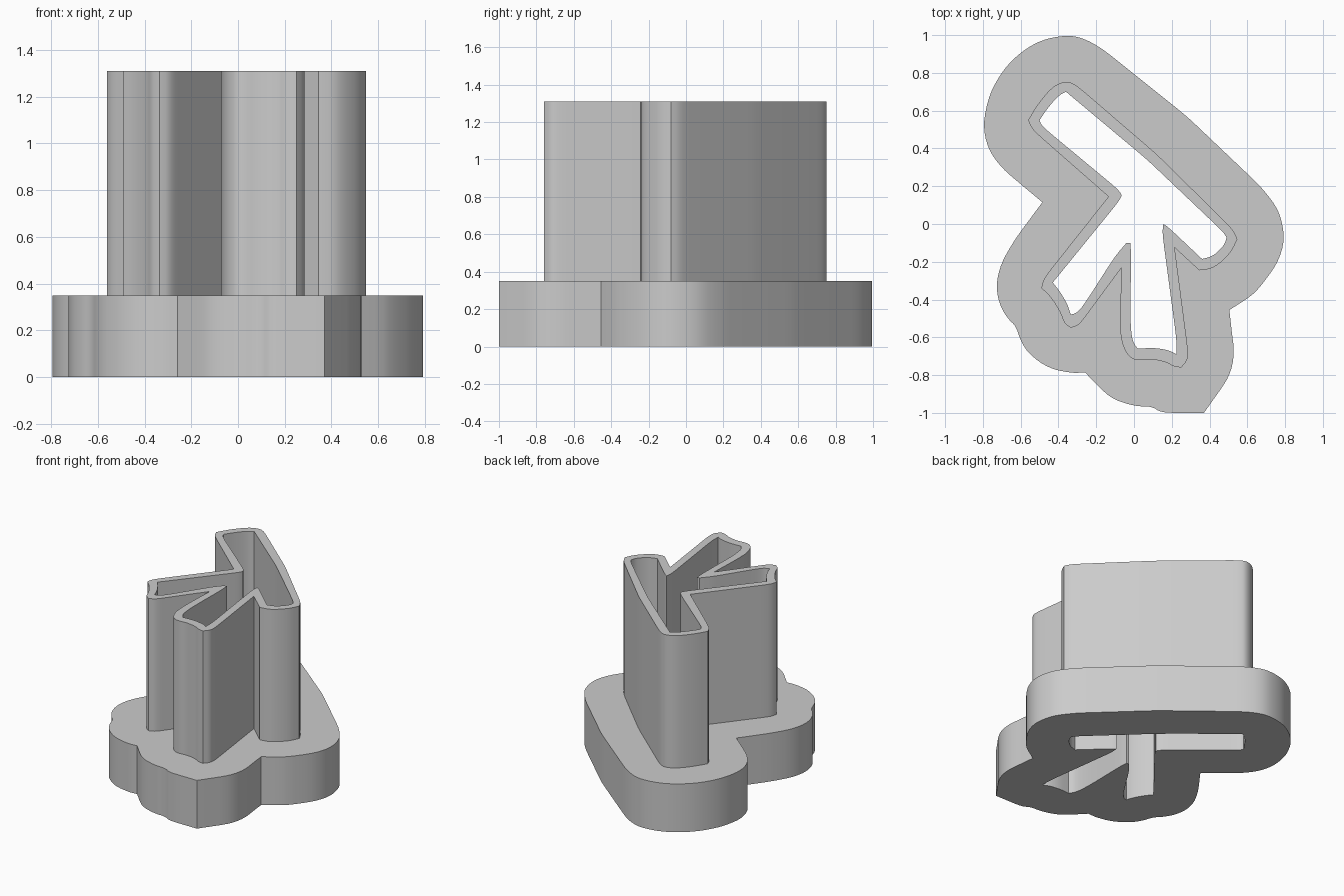
import bpy
import bmesh
import math
from mathutils import Vector

default_cube = bpy.data.objects.get("Cube")
if default_cube:
    bpy.data.objects.remove(default_cube, do_unlink=True)

FLANGE_HEIGHT = .35
WALL_HEIGHT = 1.31

# Through opening, the inner face of the wall
OPENING = [(-.36, .7), (-.4, .68), (-.46, .61), (-.5, .55), (-.49, .52),
           (-.08, .18), (-.065, .15), (-.08, .12), (-.43, -.31), (-.39, -.36),
           (-.35, -.43), (-.335, -.48), (-.3, -.47), (-.26, -.42),
           (-.1, -.17), (-.04, -.1), (-.02, -.1), (-.015, -.16),
           (-.02, -.5), (-.01, -.62), (.02, -.66), (.11, -.655),
           (.19, -.67), (.225, -.69), (.225, -.61), (.15, -.05),
           (.155, 0), (.18, -.015), (.36, -.185), (.42, -.17),
           (.48, -.11), (.49, -.07), (.47, -.04), (.07, .34)]

# Outer face of the wall
WALL = [(-.36, .757), (-.43, .73), (-.51, .635), (-.56, .55), (-.54, .5),
        (-.135, .145), (-.48, -.29), (-.49, -.34), (-.445, -.38),
        (-.39, -.465), (-.37, -.525), (-.335, -.55), (-.29, -.535),
        (-.235, -.46), (-.065, -.23), (-.075, -.5), (-.07, -.61),
        (-.04, -.69), (.01, -.725), (.09, -.715), (.17, -.73),
        (.21, -.755), (.25, -.76), (.285, -.72), (.285, -.66),
        (.215, -.125), (.345, -.245), (.425, -.235), (.515, -.15),
        (.547, -.08), (.525, -.03), (.12, .37), (-.31, .74)]

# Outer edge of the wide flange
FLANGE = [(-.36, 1), (-.27, .985), (-.17, .93), (.28, .57), (.675, .195),
          (.77, .07), (.8, -.08), (.76, -.21), (.64, -.37), (.505, -.455),
          (.515, -.55), (.533, -.69), (.505, -.81), (.37, -1), (.145, -1),
          (.095, -.965), (0, -.965), (-.13, -.92), (-.26, -.785),
          (-.325, -.79), (-.45, -.765), (-.555, -.69), (-.6, -.62),
          (-.625, -.54), (-.67, -.5), (-.715, -.42), (-.73, -.32),
          (-.705, -.21), (-.63, -.08), (-.485, .115), (-.7, .295),
          (-.775, .4), (-.8, .53), (-.765, .69), (-.69, .82),
          (-.6, .91), (-.49, .975)]


def soften(points, rounds=2, limit=.035, sharp=math.radians(46)):
    """Trim gentle bends into curves and keep the sharp corners."""
    outline = [Vector(point) for point in points]
    for _ in range(rounds):
        trimmed = []
        for i, here in enumerate(outline):
            before = outline[i - 1] - here
            after = outline[(i + 1) % len(outline)] - here
            if (-before).angle(after) > sharp:
                trimmed.append(here)
                continue
            for arm in (before, after):
                trimmed.append(here + arm.normalized() * min(limit, arm.length / 4))
        outline = trimmed
    return outline


def add_loop(bm, outline, height):
    return [bm.verts.new((point.x, point.y, height)) for point in outline]


def add_sides(bm, lower, upper):
    """Vertical strip between two matching loops."""
    for i in range(len(lower)):
        bm.faces.new((lower[i - 1], lower[i], upper[i], upper[i - 1]))


def add_ring(bm, outer, inner):
    """Flat ring between two loops at the same height."""
    edges = []
    for loop in (outer, inner):
        for i in range(len(loop)):
            pair = (loop[i - 1], loop[i])
            edges.append(bm.edges.get(pair) or bm.edges.new(pair))
    bmesh.ops.triangle_fill(bm, use_beauty=True, edges=edges, normal=(0, 0, 1))


grey = bpy.data.materials.new("light grey plastic")
grey.use_nodes = True
colour = (.6, .6, .6, 1)
grey.diffuse_color = colour
grey.node_tree.nodes["Principled BSDF"].inputs["Base Color"].default_value = colour

opening, wall, flange = (soften(points) for points in (OPENING, WALL, FLANGE))
bm = bmesh.new()

# Flange sides, wall sides and the opening that runs through both
flange_bottom = add_loop(bm, flange, 0)
flange_top = add_loop(bm, flange, FLANGE_HEIGHT)
wall_foot = add_loop(bm, wall, FLANGE_HEIGHT)
wall_rim = add_loop(bm, wall, WALL_HEIGHT)
opening_bottom = add_loop(bm, opening, 0)
opening_top = add_loop(bm, opening, WALL_HEIGHT)
add_sides(bm, flange_bottom, flange_top)
add_sides(bm, wall_foot, wall_rim)
add_sides(bm, opening_bottom, opening_top)

# Underside, ledge and rim
add_ring(bm, flange_bottom, opening_bottom)
add_ring(bm, flange_top, wall_foot)
add_ring(bm, wall_rim, opening_top)
bmesh.ops.recalc_face_normals(bm, faces=bm.faces)

mesh = bpy.data.meshes.new("flanged_cutter")
bm.to_mesh(mesh)
bm.free()
mesh.materials.append(grey)
cutter = bpy.data.objects.new("flanged_cutter", mesh)
bpy.context.collection.objects.link(cutter)

# Smooth the curved sides and keep the rims crisp
bpy.ops.object.select_all(action='DESELECT')
cutter.select_set(True)
bpy.context.view_layer.objects.active = cutter
bpy.ops.object.shade_smooth_by_angle(angle=math.radians(30))
